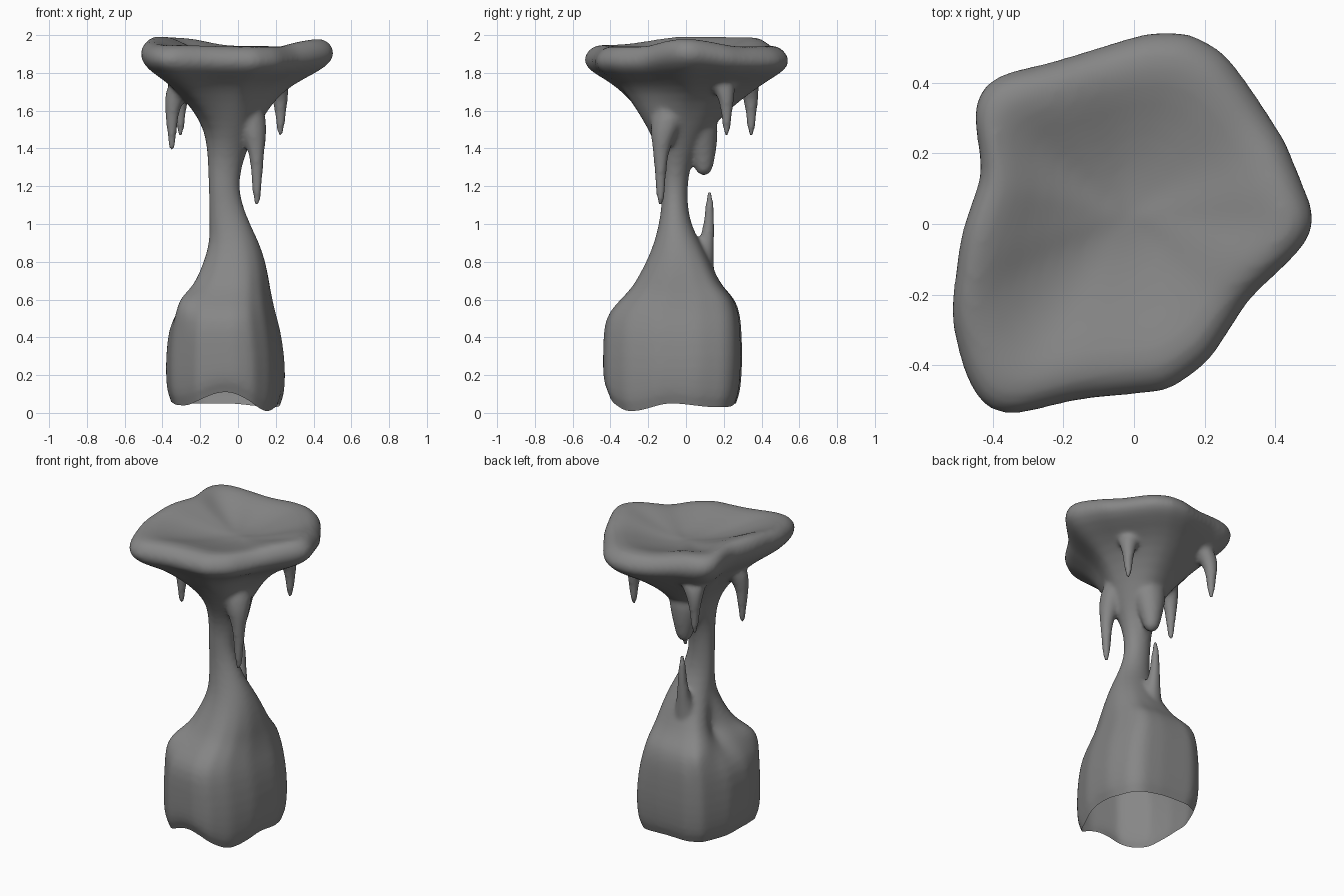
import bpy, bmesh, math

if "Cube" in bpy.data.objects:
    bpy.data.objects.remove(bpy.data.objects["Cube"])

N = 64
TAU = 2 * math.pi
parts = []

def loft(name, rings):
    """Loft closed rings into a solid, closing both ends."""
    bm = bmesh.new()
    rows = [[bm.verts.new(p) for p in r] for r in rings]
    n = len(rows[0])
    for a, b in zip(rows, rows[1:]):
        for i in range(n):
            j = (i + 1) % n
            bm.faces.new((a[i], a[j], b[j], b[i]))
    bm.faces.new(rows[0][::-1])
    bm.faces.new(rows[-1])
    bmesh.ops.recalc_face_normals(bm, faces=bm.faces)
    me = bpy.data.meshes.new(name)
    bm.to_mesh(me)
    bm.free()
    ob = bpy.data.objects.new(name, me)
    bpy.context.collection.objects.link(ob)
    m = ob.modifiers.new("Smooth", 'SUBSURF')
    m.levels = m.render_levels = 1
    parts.append(ob)

def ramp(z, a, b):
    t = max(0, min(1, (z - a) / (b - a)))
    return t * t * (3 - 2 * t)

def around(values, ang):
    """Periodic cosine interpolation of evenly spaced values."""
    f = (ang % TAU) / TAU * len(values)
    i = int(f) % len(values)
    t = (1 - math.cos(math.pi * (f - int(f)))) / 2
    return values[i] * (1 - t) + values[(i + 1) % len(values)] * t

def bump(ang, z, deg, height, wa, wz):
    return math.exp(-((ang - math.radians(deg)) / wa) ** 2 - ((z - height) / wz) ** 2)

def unit_outline(pts):
    """Outline fitted to a -1..1 box and resampled at N even angles."""
    xs, ys = [p[0] for p in pts], [p[1] for p in pts]
    q = [((2 * x - min(xs) - max(xs)) / (max(xs) - min(xs)),
          (2 * y - min(ys) - max(ys)) / (max(ys) - min(ys))) for x, y in pts]
    out = []
    for k in range(N):
        c, s = math.cos(TAU * k / N), math.sin(TAU * k / N)
        for (ax, ay), (bx, by) in zip(q, q[1:] + q[:1]):
            ex, ey = bx - ax, by - ay
            det = c * ey - s * ex
            if abs(det) < 1e-9:
                continue
            r = (ax * ey - ay * ex) / det
            u = (ax * s - ay * c) / det
            if r > 0 and -1e-6 <= u <= 1 + 1e-6:
                out.append((r * c, r * s))
                break
    return out

base_shape = unit_outline([
    (.25, .06), (.21, .21), (.15, .26), (.02, .28), (-.2, .29), (-.29, .25), (-.37, .06),
    (-.38, -.12), (-.35, -.27), (-.22, -.4), (-.02, -.44), (.08, -.42), (.17, -.32), (.23, -.16)])
cap_shape = unit_outline([
    (.51, .02), (.42, .24), (.3, .42), (.24, .49), (.15, .535), (.04, .535),
    (-.24, .45), (-.38, .42), (-.45, .35), (-.42, .15), (-.48, -.02), (-.51, -.25),
    (-.46, -.44), (-.38, -.53), (-.16, -.475), (.1, -.45), (.21, -.37), (.32, -.2), (.47, -.06)])
round_shape = [(math.cos(TAU * k / N), math.sin(TAU * k / N)) for k in range(N)]

# z, x min, x max, y min, y max
lower = [(-.1, -.34, .21, -.40, .25), (0, -.35, .22, -.405, .26), (.04, -.375, .245, -.435, .285),
         (.15, -.383, .253, -.443, .295),
         (.3, -.383, .25, -.443, .3), (.45, -.37, .225, -.44, .295), (.53, -.335, .2, -.415, .285),
         (.6, -.30, .185, -.35, .26), (.65, -.27, .175, -.30, .215), (.7, -.24, .168, -.265, .175),
         (.8, -.195, .148, -.21, .13), (.9, -.153, .113, -.168, .075), (1.0, -.151, .063, -.143, .025),
         (1.1, -.153, .023, -.128, .008), (1.2, -.155, .003, -.128, .008)]
upper = [(1.3, -.158, .018, -.128, .02), (1.4, -.163, .05, -.15, .06), (1.5, -.18, .1, -.2, .13),
         (1.6, -.24, .155, -.27, .22), (1.7, -.33, .24, -.36, .35), (1.76, -.4, .35, -.43, .43),
         (1.81, -.485, .475, -.52, .51), (1.86, -.522, .525, -.56, .55), (1.91, -.522, .515, -.55, .535),
         (1.955, -.485, .47, -.5, .49), (1.955, -.42, .4, -.42, .41), (1.92, -.32, .28, -.3, .31),
         (1.89, -.2, .16, -.17, .2), (1.875, -.09, .06, -.06, .1)]
foot_lift = [.05, .03, .05, .05, .06, .04, .11, .01]
rim_lift = [.03, -.015, -.01, .04, .045, -.005, -.015, -.015]

rings = []
for z, x0, x1, y0, y1 in lower + upper:
    wb, wc = 1 - ramp(z, .55, 1.0), ramp(z, 1.45, 1.8)
    wr = 1 - wb - wc
    inside = min(1, x1 - x0) if z > 1.87 else 1
    ring = []
    for k in range(N):
        ang = TAU * k / N
        x, y = (wb * b + wr * r + wc * c for b, r, c in
                zip(base_shape[k], round_shape[k], cap_shape[k]))
        # hollow gully on the left, square shoulders either side of it
        s = 1 - .38 * bump(ang, z, 170, .69, .35, .12) \
              + .25 * bump(ang, z, 218, .59, .26, .07) + .12 * bump(ang, z, 135, .6, .25, .08)
        zz = z + around(rim_lift, ang) * ramp(z, 1.7, 1.9) * inside
        ring.append(((x0 + x1) / 2 + x * s * (x1 - x0) / 2,
                     (y0 + y1) / 2 + y * s * (y1 - y0) / 2, zz))
    rings.append(ring)

# main column: narrow waist, flared dished cap
loft("stone_column", rings)

def spike(name, root, tip, profile, reach=.5):
    """Tapered drip; profile = (fraction along, radius), flare bends to the root."""
    rows = []
    for f, r in profile:
        lean = max(0, 1 - f / reach) ** 2
        x = tip[0] + (root[0] - tip[0]) * lean
        y = tip[1] + (root[1] - tip[1]) * lean
        z = root[2] + (tip[2] - root[2]) * f
        rows.append([(x + r * math.cos(TAU * k / 12), y + r * math.sin(TAU * k / 12), z)
                     for k in range(12)])
    loft(name, rows)

drip = [(0, .1), (.15, .085), (.3, .06), (.45, .042), (.65, .031), (.85, .023), (1, .014)]

# hanging drips under the cap
spike("drip_front", (-.02, -.02, 1.72), (.10, -.135, 1.09),
      [(0, .12), (.2, .105), (.36, .078), (.48, .052), (.6, .038), (.75, .031), (.9, .024), (1, .014)], .62)
spike("drip_left", (-.23, -.05, 1.80), (-.35, -.08, 1.38), drip)
spike("drip_back_left", (-.22, .25, 1.84), (-.305, .345, 1.46), drip)
spike("drip_back_right", (.14, .14, 1.82), (.225, .215, 1.46), drip)
# blunt drip above the rising spike
spike("drip_back", (-.05, .0, 1.66), (-.055, .095, 1.25),
      [(0, .13), (.3, .125), (.55, .09), (.8, .06), (1, .038)], .9)
# rising spike on the back shoulder
spike("rising_spike", (-.05, 0, .6), (-.06, .125, 1.18),
      [(0, .14), (.2, .1), (.35, .065), (.5, .043), (.7, .03), (.9, .022), (1, .014)], .8)

# fuse everything into one smooth stone
bpy.ops.object.select_all(action='DESELECT')
for ob in parts:
    ob.select_set(True)
body = parts[0]
bpy.context.view_layer.objects.active = body
bpy.ops.object.convert(target='MESH')
bpy.ops.object.join()
rm = body.modifiers.new("Fuse", 'REMESH')
rm.mode, rm.voxel_size, rm.use_smooth_shade = 'VOXEL', .013, True
sm = body.modifiers.new("Soften", 'SMOOTH')
sm.factor, sm.iterations = .5, 8
bpy.ops.object.convert(target='MESH')

# cut the foot open and give its edge a wavy line
bm = bmesh.new()
bm.from_mesh(body.data)
bmesh.ops.bisect_plane(bm, geom=bm.verts[:] + bm.edges[:] + bm.faces[:],
                       plane_co=(0, 0, 0), plane_no=(0, 0, 1), clear_inner=True)
for v in bm.verts:
    if v.co.z < .35:
        ang = math.atan2(v.co.y + .075, v.co.x + .065)
        v.co.z += around(foot_lift, ang) * (1 - ramp(v.co.z, 0, .35))
bm.to_mesh(body.data)
bm.free()

mat = bpy.data.materials.new("dark_stone")
mat.diffuse_color = (.24, .24, .24, 1)
mat.use_nodes = True
mat.node_tree.nodes["Principled BSDF"].inputs["Base Color"].default_value = mat.diffuse_color
body.data.materials.clear()
body.data.materials.append(mat)
